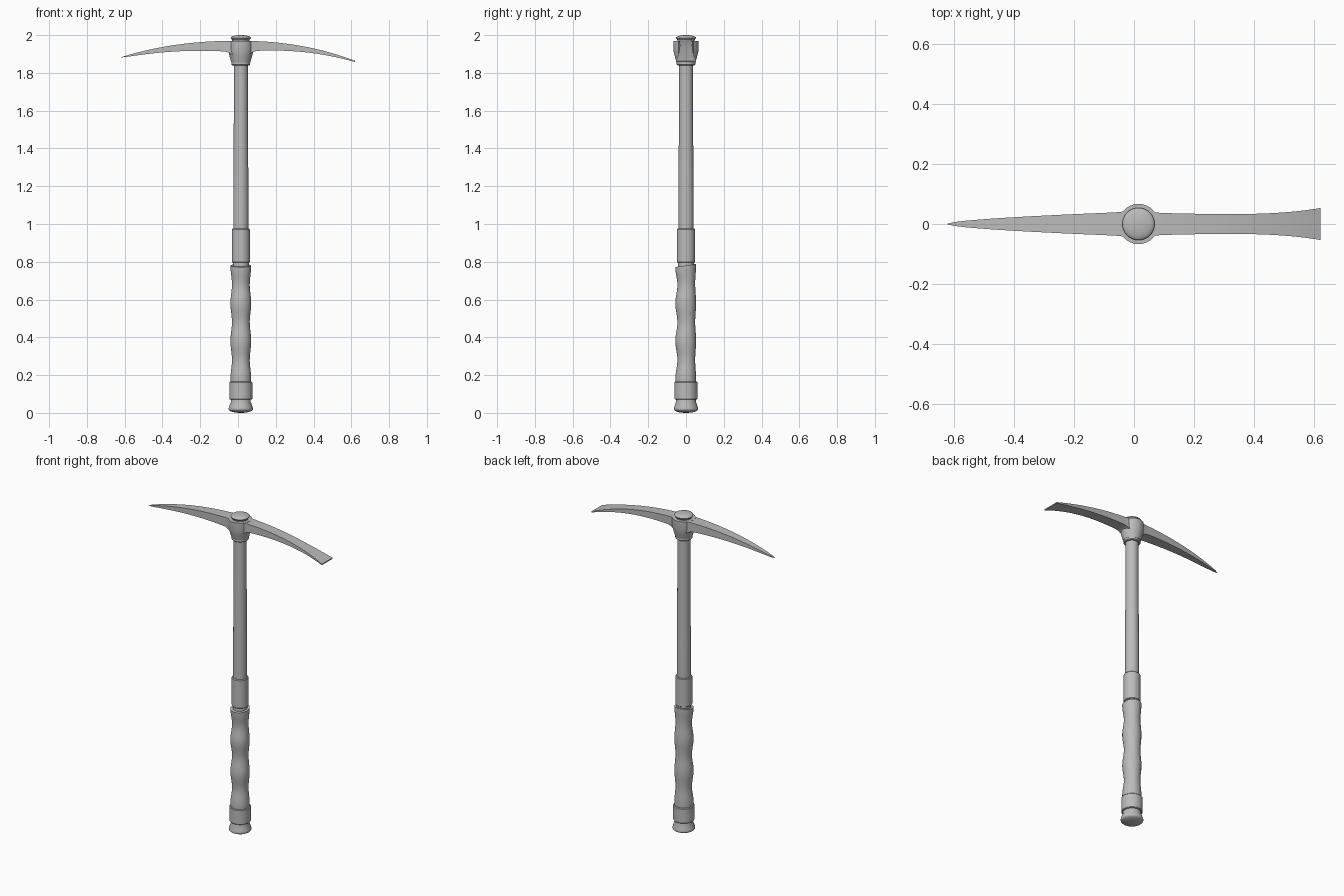
import bpy
import bmesh
import math

cube = bpy.data.objects.get("Cube")
if cube:
    bpy.data.objects.remove(cube, do_unlink=True)

AXIS_X = 0.015   # the handle sits slightly off the middle of the head
REACH = 0.62     # from the middle of the head to either tip
HEAD_TOP = 1.97
SIDES = 32
STEPS = 30

shade = (0.5, 0.5, 0.5, 1)
grey = bpy.data.materials.new("plain grey")
grey.use_nodes = True
grey.diffuse_color = shade
grey.node_tree.nodes["Principled BSDF"].inputs["Base Color"].default_value = shade


def loft(name, rings):
    """Skin a list of closed rings of points and cap both ends."""
    bm = bmesh.new()
    loops = [[bm.verts.new(point) for point in ring] for ring in rings]
    count = len(loops[0])
    for lower, upper in zip(loops, loops[1:]):
        for i in range(count):
            j = (i + 1) % count
            bm.faces.new((lower[i], lower[j], upper[j], upper[i]))
    bm.faces.new(reversed(loops[0]))
    bm.faces.new(loops[-1])
    bmesh.ops.recalc_face_normals(bm, faces=bm.faces)
    mesh = bpy.data.meshes.new(name)
    bm.to_mesh(mesh)
    bm.free()
    mesh.materials.append(grey)
    obj = bpy.data.objects.new(name, mesh)
    bpy.context.collection.objects.link(obj)
    bpy.ops.object.select_all(action='DESELECT')
    obj.select_set(True)
    bpy.context.view_layer.objects.active = obj
    bpy.ops.object.shade_smooth_by_angle(angle=math.radians(35))


def angles():
    return [math.tau * i / SIDES for i in range(SIDES)]


def lathe(name, profile):
    """Turn (radius, height) points around the handle axis."""
    loft(name, [[(AXIS_X + radius * math.cos(a), radius * math.sin(a), z)
                 for a in angles()] for radius, z in profile])


def band(name, radius, bottom, top, bevel=0.004):
    """A cylinder with bevelled rims."""
    inner = radius - bevel
    lathe(name, [(inner, bottom), (radius, bottom + bevel),
                 (radius, top - bevel), (inner, top)])


def dome(radius, height):
    """Quarter ellipse from the rim up to a small crown: (radius, rise)."""
    arc = [math.pi / 2 * i / 8 for i in range(8)]
    return [(radius * math.cos(a), height * math.sin(a)) for a in arc]


# Handle: shaft, sleeve, grip core, collar and flared pommel with a rounded end
lathe("shaft", [(0.04, 0.9), (0.04, 1.2), (0.037, 1.6), (0.037, 1.9)])
band("upper_sleeve", 0.048, 0.795, 0.975)
band("grip_core", 0.042, 0.15, 0.81)
band("lower_collar", 0.061, 0.07, 0.165)
rounded_end = [(radius, 0.02 - rise) for radius, rise in reversed(dome(0.065, 0.02))]
lathe("pommel", rounded_end + [(0.063, 0.03), (0.052, 0.06), (0.052, 0.08)])


# Grip: three finger swells, deeper on the front, under a slanted top rim
def grip_ring(z, top):
    along = (top - z) / 0.6
    wave = math.cos(math.tau * 3 * along)
    slant = 0.008 * max(0, 1 - 3 * along)
    ring = []
    for a in angles():
        depth = 0.004 - 0.0015 * math.sin(a)
        radius = 0.051 + depth * wave
        ring.append((AXIS_X + radius * math.cos(a), radius * math.sin(a),
                     z + slant * math.sin(a)))
    return ring


grip_bottom, grip_top = 0.15, 0.78
loft("grip", [grip_ring(grip_bottom + (grip_top - grip_bottom) * i / STEPS, grip_top)
              for i in range(STEPS + 1)])

# Head: ringed eye socket around the shaft, and a domed cap above it
band("socket_ring", 0.049, 1.84, 1.87)
lathe("eye_socket", [(0.05, 1.855), (0.06, 1.89), (0.067, 1.92), (0.067, HEAD_TOP)])
cap_rim = 1.985
lathe("cap", [(0.046, 1.96), (0.046, 1.975)]
      + [(radius, cap_rim + rise) for radius, rise in dome(0.054, 2 - cap_rim)])


# Blades: each curves down from the socket, with a fillet where it joins
def blade(name, side, drop, half_width, thickness):
    rings = []
    for i in range(STEPS + 1):
        t = i / STEPS
        x = side * REACH * t
        root = max(0, 1 - abs(x - AXIS_X) / 0.09) ** 2
        top = HEAD_TOP - drop * t ** 2.2
        low = top - thickness(t) - 0.06 * root
        w = half_width(t) + 0.01 * root
        rings.append([(x, -w, low), (x, w, low), (x, w, top), (x, -w, top)])
    loft(name, rings)


# The pick narrows to a point; the adze thins to a wide, flared edge
blade("pick_blade", -1, 0.087,
      lambda t: 0.001 + 0.04 * (1 - t) ** 0.6,
      lambda t: 0.001 + 0.06 * (1 - t) ** 0.75)
blade("adze_blade", 1, 0.106,
      lambda t: 0.039 - 0.016 * t + 0.03 * t ** 4,
      lambda t: 0.007 + 0.053 * (1 - t))
